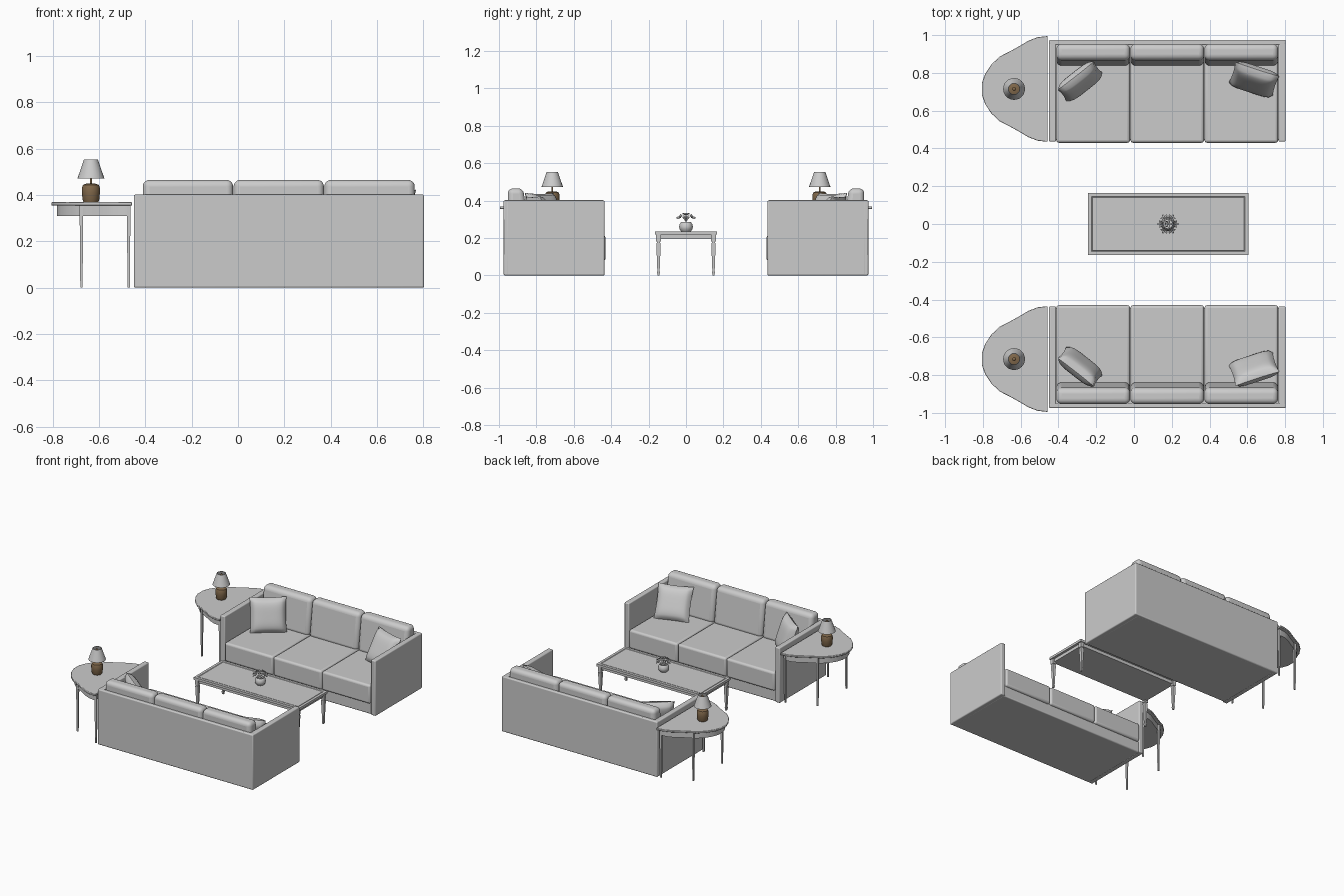
import bpy, bmesh, math
from mathutils import Matrix, Vector

if "Cube" in bpy.data.objects:
    bpy.data.objects.remove(bpy.data.objects["Cube"], do_unlink=True)


def material(name, rgb):
    m = bpy.data.materials.new(name)
    m.use_nodes = True
    m.diffuse_color = (*rgb, 1)
    m.node_tree.nodes["Principled BSDF"].inputs["Base Color"].default_value = (*rgb, 1)
    return m


GREY = material("soft grey", (0.6, 0.6, 0.6))
BROWN = material("lamp brown", (0.22, 0.14, 0.07))


def finish(name, bm, mat=GREY, bevel=0, segments=3, mirror=False, smooth=True):
    """Turn a bmesh into an object, with optional bevel and mirrored copy across y."""
    bmesh.ops.recalc_face_normals(bm, faces=bm.faces)
    mesh = bpy.data.meshes.new(name)
    bm.to_mesh(mesh)
    bm.free()
    mesh.materials.append(mat)
    ob = bpy.data.objects.new(name, mesh)
    bpy.context.collection.objects.link(ob)
    if smooth:
        bpy.ops.object.select_all(action='DESELECT')
        ob.select_set(True)
        bpy.context.view_layer.objects.active = ob
        bpy.ops.object.shade_smooth_by_angle(angle=math.radians(40))
    if bevel:
        b = ob.modifiers.new("Bevel", 'BEVEL')
        b.width, b.segments = bevel, segments
    if mirror:
        m = ob.modifiers.new("Mirror", 'MIRROR')
        m.use_axis = (False, True, False)
        m.use_mirror_merge = False
    return ob


def add_box(bm, x, y, z, taper=1.0):
    """Box between ranges; taper scales the lower end."""
    size = Vector((x[1] - x[0], y[1] - y[0], z[1] - z[0]))
    mid = Vector((x[0] + x[1], y[0] + y[1], z[0] + z[1])) / 2
    verts = bmesh.ops.create_cube(bm, size=1)["verts"]
    for v in verts:
        k = taper if v.co.z < 0 else 1
        v.co = mid + Vector((v.co.x * size.x * k, v.co.y * size.y * k, v.co.z * size.z))
    return verts


def box(name, x, y, z, **kw):
    bm = bmesh.new()
    add_box(bm, x, y, z)
    return finish(name, bm, **kw)


def lathe(name, profile, centre, mat=GREY, steps=24, mirror=False):
    bm = bmesh.new()
    vs = [bm.verts.new((centre[0] + r, centre[1], z)) for r, z in profile]
    edges = [bm.edges.new(p) for p in zip(vs, vs[1:])]
    bmesh.ops.spin(bm, geom=vs + edges, cent=(*centre, 0), axis=(0, 0, 1),
                   angle=math.tau, steps=steps, use_merge=True)
    bmesh.ops.remove_doubles(bm, verts=bm.verts, dist=1e-5)
    return finish(name, bm, mat, mirror=mirror)


def slab(name, outline, z, **kw):
    bm = bmesh.new()
    face = bm.faces.new([bm.verts.new((x, y, z[0])) for x, y in outline])
    top = bmesh.ops.extrude_face_region(bm, geom=[face])["geom"]
    for v in top:
        if isinstance(v, bmesh.types.BMVert):
            v.co.z = z[1]
    return finish(name, bm, **kw)


def pillow(name, centre, size, thick, turn, lean):
    """Square scatter cushion with pinched edges, standing and leaning back."""
    bm = bmesh.new()
    place = (Matrix.Translation(centre) @ Matrix.Rotation(turn, 4, 'Z')
             @ Matrix.Rotation(math.pi / 2 - lean, 4, 'X'))
    for side in (1, -1):
        for v in bmesh.ops.create_grid(bm, x_segments=14, y_segments=14, size=1)["verts"]:
            u, w = v.co.x, v.co.y
            puff = max(0, (1 - u ** 4) * (1 - w ** 4)) ** 0.5
            v.co = place @ Vector((u * size / 2 * (1 - 0.05 * (1 - w * w)),
                                   w * size / 2 * (1 - 0.05 * (1 - u * u)),
                                   side * thick / 2 * puff))
    bmesh.ops.remove_doubles(bm, verts=bm.verts, dist=1e-5)
    return finish(name, bm, mirror=True)


# Sofa shells
sofa = dict(mirror=True, bevel=0.007)
box("sofa_base", (-0.42, 0.775), (0.445, 0.96), (0, 0.085), **sofa)
box("sofa_back", (-0.45, 0.803), (0.947, 0.975), (0, 0.402), **sofa)
for x in ((-0.45, -0.412), (0.765, 0.803)):
    box("sofa_arm", x, (0.436, 0.96), (0, 0.402), **sofa)

# Seat and back cushions
for i in range(3):
    x0 = -0.412 + i * 0.392
    x = (x0 + 0.001, x0 + 0.391)
    box("seat_cushion", x, (0.43, 0.88), (0.078, 0.215), mirror=True, bevel=0.015, segments=4)
    back = box("back_cushion", x, (0.835, 0.953), (0.2, 0.465), mirror=True, bevel=0.028, segments=5)
    for v in back.data.vertices:
        if v.co.z > 0.4 and v.co.y < 0.9:
            v.co.y += 0.035

# Scatter cushions
pillow("corner_pillow", (-0.285, 0.755, 0.325), 0.245, 0.085, math.radians(38), math.radians(18))
pillow("end_pillow", (0.635, 0.765, 0.315), 0.245, 0.085, math.radians(-18), math.radians(28))

# Side tables with a bell-shaped top
CY = 0.715
half = [(-0.457, 0.28), (-0.51, 0.274), (-0.56, 0.255), (-0.61, 0.225), (-0.655, 0.2),
        (-0.71, 0.172), (-0.755, 0.13), (-0.788, 0.08), (-0.806, 0.03)]
bell = [(x, CY + d) for x, d in half] + [(x, CY - d) for x, d in reversed(half)]
slab("side_table_top", bell, (0.355, 0.369), mirror=True, bevel=0.003, segments=2)
apron = [(-0.6 + (x + 0.6) * 0.88, CY + (y - CY) * 0.9) for x, y in bell]
slab("side_table_apron", apron, (0.31, 0.356), mirror=True)
bm = bmesh.new()
for x, d in ((-0.472, 0.245), (-0.676, 0.165)):
    for y in (CY - d, CY + d):
        add_box(bm, (x - 0.008, x + 0.008), (y - 0.008, y + 0.008), (0, 0.356), 0.6)
finish("side_table_legs", bm, mirror=True, smooth=False)

# Table lamps
LAMP = (-0.635, CY)
lathe("lamp_base", [(0, 0.368), (0.031, 0.368), (0.036, 0.38), (0.039, 0.41), (0.039, 0.43),
                    (0.034, 0.444), (0.02, 0.449), (0, 0.449)], LAMP, BROWN, mirror=True)
lathe("lamp_stem", [(0, 0.445), (0.005, 0.445), (0.005, 0.535), (0.01, 0.54), (0, 0.552)],
      LAMP, BROWN, steps=12, mirror=True)
lathe("lamp_shade", [(0.058, 0.472), (0.03, 0.553), (0.028, 0.553), (0.056, 0.472), (0.058, 0.472)],
      LAMP, mirror=True)

# Coffee table with a framed inlay
bm = bmesh.new()
add_box(bm, (-0.243, 0.607), (-0.165, 0.165), (0.218, 0.235))
bm.normal_update()
top = max(bm.faces, key=lambda f: f.calc_center_median().z)
bmesh.ops.inset_region(bm, faces=[top], thickness=0.026)
bmesh.ops.inset_region(bm, faces=[top], thickness=0.007, depth=-0.004)
bmesh.ops.inset_region(bm, faces=[top], thickness=0.001, depth=0.003)
finish("coffee_table_top", bm, smooth=False)
box("coffee_table_apron", (-0.225, 0.589), (-0.15, 0.15), (0.195, 0.219))
bm = bmesh.new()
for x in (-0.222, 0.586):
    for y in (-0.147, 0.147):
        for w, z, taper in ((0.013, (0.182, 0.22), 1), (0.009, (0.172, 0.183), 1),
                            (0.012, (0.02, 0.173), 0.5), (0.008, (0, 0.021), 0.7)):
            add_box(bm, (x - w, x + w), (y - w, y + w), z, taper)
finish("coffee_table_legs", bm, smooth=False)

# Flower bowl
BOWL = (0.18, 0)
lathe("flower_bowl", [(0, 0.234), (0.024, 0.234), (0.034, 0.246), (0.037, 0.26), (0.033, 0.276),
                      (0.026, 0.285), (0.023, 0.285), (0.023, 0.27), (0, 0.27)], BOWL)
bm = bmesh.new()
for k in range(7):
    turn = Matrix.Rotation(k * math.tau / 6, 4, 'Z')
    tilt, reach, z = (0, 0, 0.328) if k == 6 else (0.7, 0.038, 0.312)
    head = (Matrix.Translation((*BOWL, z)) @ turn @ Matrix.Translation((reach, 0, 0))
            @ Matrix.Rotation(tilt, 4, 'Y'))
    bmesh.ops.create_icosphere(bm, subdivisions=1, radius=0.006, matrix=head)
    for p in range(5):
        petal = (head @ Matrix.Rotation(p * math.tau / 5, 4, 'Z')
                 @ Matrix.Translation((0.012, 0, 0.001)) @ Matrix.Rotation(-0.4, 4, 'Y')
                 @ Matrix.Diagonal((0.011, 0.007, 0.003, 1)))
        bmesh.ops.create_icosphere(bm, subdivisions=1, radius=1, matrix=petal)
    stem = Matrix.Translation((*BOWL, 0.29)) @ turn @ Matrix.Rotation(tilt, 4, 'Y')
    bmesh.ops.create_cone(bm, segments=6, radius1=0.003, radius2=0.003, depth=0.05, matrix=stem)
finish("flowers", bm)
